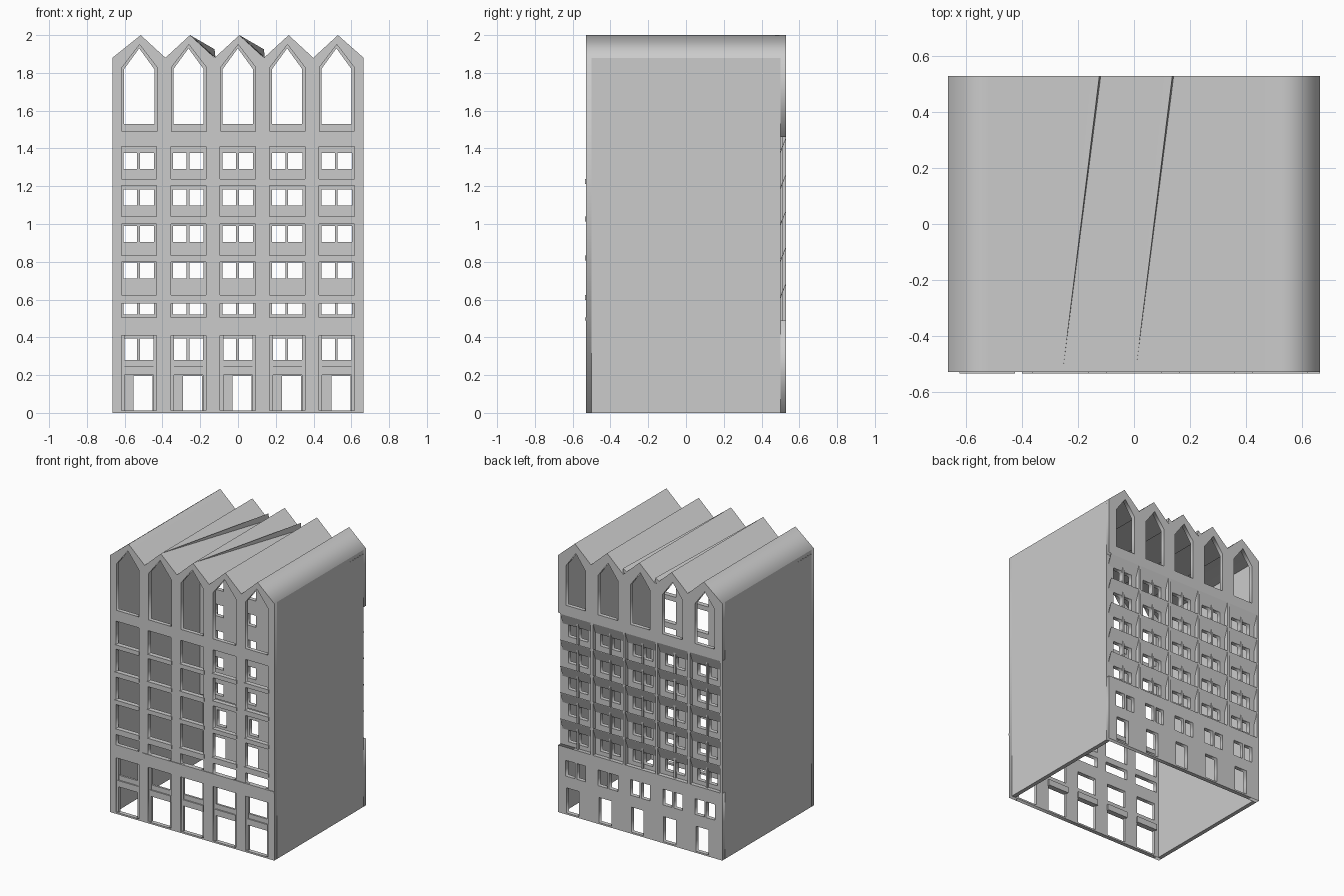
import bpy, bmesh

if "Cube" in bpy.data.objects:
    bpy.data.objects.remove(bpy.data.objects["Cube"])

stone = bpy.data.materials.new("stone_grey")
stone.use_nodes = True
GREY = (0.6, 0.6, 0.6, 1)
stone.diffuse_color = GREY
stone.node_tree.nodes["Principled BSDF"].inputs["Base Color"].default_value = GREY

W, D, T = 0.665, 0.53, 0.03          # half width, half depth, wall thickness
BAYS = [-0.525 + 0.262 * i for i in range(5)]
PEAKS = [-0.515 + 0.261 * i for i in range(5)]
EAVE, TOP = 1.88, 2.0


def add_mesh(name, bm):
    me = bpy.data.meshes.new(name)
    bmesh.ops.recalc_face_normals(bm, faces=bm.faces)
    bm.to_mesh(me)
    bm.free()
    me.materials.append(stone)
    ob = bpy.data.objects.new(name, me)
    bpy.context.collection.objects.link(ob)
    return ob


def boxes(name, spans):
    """One object made of boxes given as (x0, x1, y0, y1, z0, z1)."""
    bm = bmesh.new()
    for x0, x1, y0, y1, z0, z1 in spans:
        verts = bmesh.ops.create_cube(bm, size=1)["verts"]
        for v in verts:
            v.co.x = x1 if v.co.x > 0 else x0
            v.co.y = y1 if v.co.y > 0 else y0
            v.co.z = z1 if v.co.z > 0 else z0
    return add_mesh(name, bm)


def plate(name, outline, holes, y0, y1):
    """Upright plate between y0 and y1 with holes, from x-z outlines."""
    cu = bpy.data.curves.new(name, 'CURVE')
    cu.dimensions = '2D'
    cu.fill_mode = 'BOTH'
    cu.extrude = (y1 - y0) / 2
    for pts in [outline] + holes:
        sp = cu.splines.new('POLY')
        sp.points.add(len(pts) - 1)
        for p, (x, z) in zip(sp.points, pts):
            p.co = (x, z, 0, 1)
        sp.use_cyclic_u = True
    tmp = bpy.data.objects.new(name + "_curve", cu)
    bpy.context.collection.objects.link(tmp)
    me = bpy.data.meshes.new_from_object(
        tmp.evaluated_get(bpy.context.evaluated_depsgraph_get()))
    bpy.data.objects.remove(tmp)
    bm = bmesh.new()
    bm.from_mesh(me)
    bpy.data.meshes.remove(me)
    bmesh.ops.remove_doubles(bm, verts=bm.verts, dist=1e-5)
    for v in bm.verts:
        x, z, d = v.co
        v.co = (x, (y0 + y1) / 2 + d, z)
    return add_mesh(name, bm)


def rect(x0, x1, z0, z1):
    return [(x0, z0), (x1, z0), (x1, z1), (x0, z1)]


def pointed(c, half, z0, shoulder, peak):
    return [(c - half, z0), (c + half, z0), (c + half, shoulder),
            (c, peak), (c - half, shoulder)]


def zigzag(drop=0.0):
    """Five-gabled roof line from left to right."""
    pts = [(-W, EAVE - drop)]
    for i, p in enumerate(PEAKS):
        pts.append((p, TOP - drop))
        end = W if i == 4 else p + 0.1305
        pts.append((end, EAVE - drop))
    return pts


def gabled(z0):
    return [(-W, z0)] + zigzag() + [(W, z0)]


# Front facade with tall shopfronts, window rows and pointed top lights
ROWS = [(0.505, 0.58), (0.62, 0.80), (0.83, 1.0), (1.035, 1.205), (1.235, 1.41)]
holes = []
for c, p in zip(BAYS, PEAKS):
    holes.append(rect(c - 0.093, c + 0.093, 0.012, 0.41))
    holes += [rect(c - 0.093, c + 0.093, a, b) for a, b in ROWS]
    holes.append(pointed(p - 0.006, 0.092, 1.49, 1.83, 1.95))
plate("front_facade", gabled(0), holes, -D, -D + T)

# Front sills, cornice and shopfront transoms
boxes("front_sills", [(c - 0.1, c + 0.1, -D - 0.005, -D + T, a - 0.022, a + 0.004)
                      for c in BAYS for a, b in ROWS[1:]])
boxes("front_cornice", [(-0.4, W, -D - 0.005, -D + 0.01, 0.49, 0.505)])
boxes("shop_transoms", [(c - 0.085, c + 0.085, -D + 0.005, -D + 0.045, 0.2, 0.245)
                        for c in BAYS])
boxes("shop_panels", [(c - 0.093, c + 0.093, -D + 0.015, -D + T, 0.24, 0.28)
                      for c in BAYS])
boxes("shop_jambs", [(c + s * 0.085 - 0.008, c + s * 0.085 + 0.008,
                      -D + 0.01, -D + T, 0, 0.41)
                     for c in BAYS for s in (-1, 1)])

# Side walls
for name, s in (("left_wall", 1), ("right_wall", -1)):
    x0, x1 = sorted((s * W, s * (W - T)))
    boxes(name, [(x0, x1, -D + T, D - T, 0, EAVE)])

# Back ground storey with doors and paired windows
PAIR = ((-0.08, -0.01), (0.005, 0.08))
holes = []
for c in BAYS:
    holes.append(rect(c - 0.028, c + 0.073, 0.012, 0.195))
    holes += [rect(c + a, c + b, 0.28, 0.395) for a, b in PAIR]
plate("back_ground_storey", rect(-W, W, 0, 0.49), holes, D - T, D)

# Recessed back wall with paired windows
LIFT = 0.1925
TOPS = [1.46 - LIFT * i for i in range(5)]
holes = [rect(c + a, c + b, t - 0.17, t - 0.085)
         for t in TOPS for c in BAYS for a, b in PAIR]
plate("back_window_wall", rect(-W + T, W - T, 0.49, 1.46), holes, D - 2 * T, D - T)

# Back fins between bays, and thin floor ledges
EDGES = [-0.656] + [(a + b) / 2 for a, b in zip(BAYS, BAYS[1:])]
boxes("back_fins", [(x - 0.009, x + 0.009, D - T, D, 0.49, 1.46) for x in EDGES])
boxes("back_mullions", [(c - 0.009, c + 0.004, D - T, D - 0.018, 0.49, 1.46)
                        for c in BAYS])

# Slanted shades, leaning outward at the top
bm = bmesh.new()
for t in TOPS:
    for c in BAYS:
        ring = [(D - T, t - 0.085), (D, t - 0.005), (D, t), (D - T, t - 0.07)]
        ends = [[bm.verts.new((c + s * 0.125, y, z)) for y, z in ring]
                for s in (-1, 1)]
        for e in ends:
            bm.faces.new(e)
        for i in range(4):
            j = (i + 1) % 4
            bm.faces.new((ends[0][i], ends[0][j], ends[1][j], ends[1][i]))
add_mesh("back_shades", bm)

# Back top storey with pointed openings
holes = [pointed(p - 0.008, 0.08, 1.53, 1.82, 1.93) for p in PEAKS]
plate("back_top_storey", gabled(1.46), holes, D - T, D)

# Folded roof
plate("roof", zigzag() + zigzag(0.035)[::-1], [], -D + T, D - T)

# Shallow warped folds on two roof slopes
bm = bmesh.new()
for p in PEAKS[1:3]:
    tip = bm.verts.new((p, -D + 0.01, TOP))
    a, b, c = [bm.verts.new((p + dx, D, z))
               for dx, z in ((0.1, 1.905), (0.13, 1.925), (0.135, EAVE))]
    for f in ((tip, a, b), (tip, b, c), (tip, c, a), (a, c, b)):
        bm.faces.new(f)
add_mesh("roof_folds", bm)
